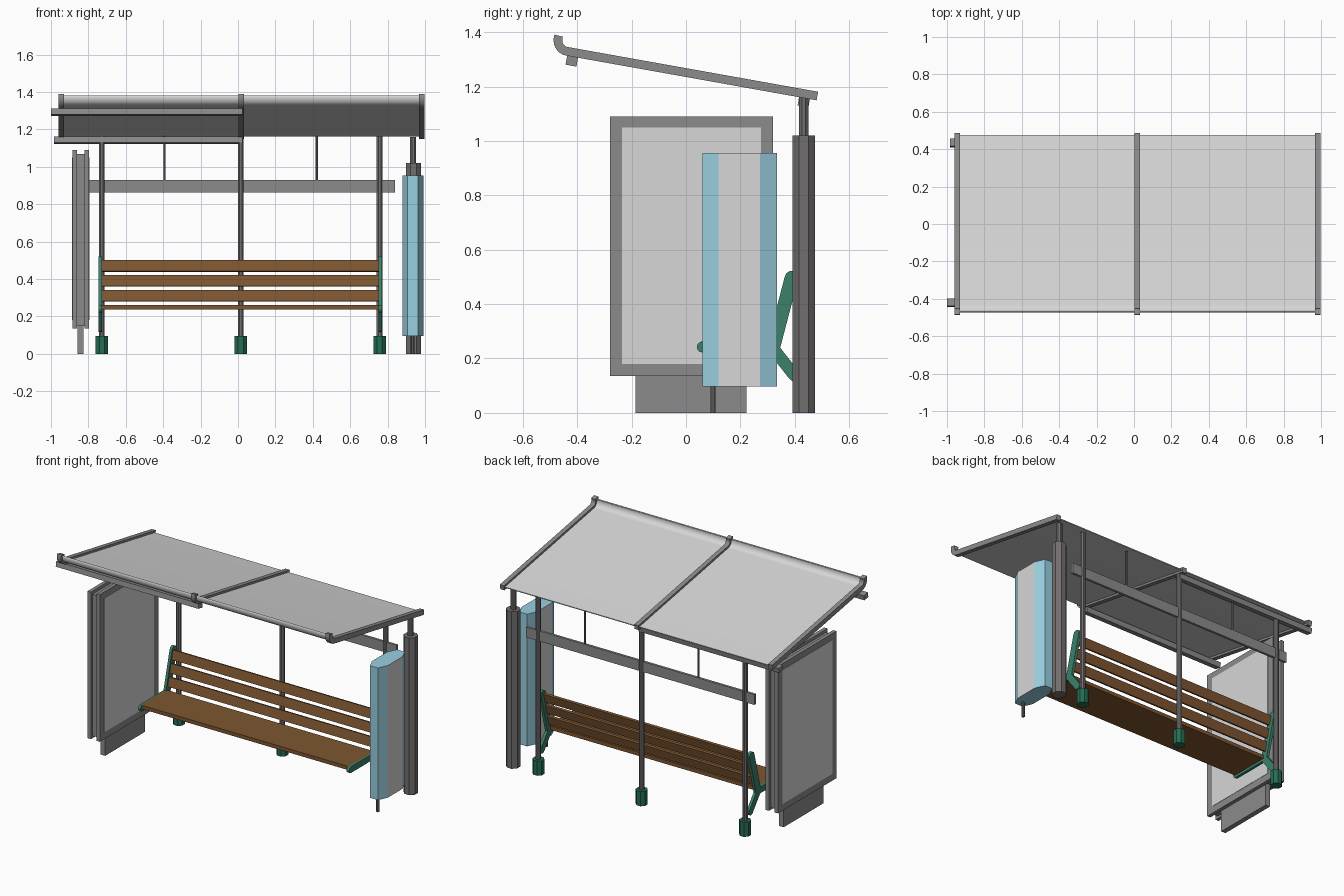
import bpy, bmesh, math
from mathutils import Vector

cube = bpy.data.objects.get("Cube")
if cube:
    bpy.data.objects.remove(cube, do_unlink=True)


def material(name, r, g, b):
    """Flat colour from 0-255 display values."""
    col = [(c / 255) ** 2.2 for c in (r, g, b)] + [1]
    m = bpy.data.materials.new(name)
    m.use_nodes = True
    m.diffuse_color = col
    m.node_tree.nodes["Principled BSDF"].inputs["Base Color"].default_value = col
    return m


PALE = material("pale grey", 214, 214, 214)
STEEL = material("steel grey", 138, 138, 138)
POST = material("dark post grey", 114, 110, 110)
BLUE = material("light blue", 152, 206, 223)
WOOD = material("brown wood", 124, 86, 52)
GREEN = material("bench green", 62, 128, 107)
DEEP = material("deep green", 42, 108, 84)


def prism(name, outline, lo, hi, mat, axis="x"):
    """Extrude an outline: (y, z) points along x, or (x, y) points along z."""
    bm = bmesh.new()
    place = (lambda p, t: (t, *p)) if axis == "x" else (lambda p, t: (*p, t))
    rings = [[bm.verts.new(place(p, t)) for p in outline] for t in (lo, hi)]
    n = len(outline)
    bm.faces.new(rings[0])
    bm.faces.new(rings[1])
    for i in range(n):
        j = (i + 1) % n
        bm.faces.new((rings[0][i], rings[0][j], rings[1][j], rings[1][i]))
    bmesh.ops.recalc_face_normals(bm, faces=bm.faces)
    mesh = bpy.data.meshes.new(name)
    bm.to_mesh(mesh)
    bm.free()
    mesh.materials.append(mat)
    obj = bpy.data.objects.new(name, mesh)
    bpy.context.collection.objects.link(obj)
    return obj


def box(name, x, y, z, mat):
    outline = [(y[0], z[0]), (y[1], z[0]), (y[1], z[1]), (y[0], z[1])]
    return prism(name, outline, x[0], x[1], mat)


def pole(name, x, y, z0, z1, r, mat, sides=8):
    turn = math.pi / sides
    ring = [(x + r * math.cos(turn + math.tau * i / sides),
             y + r * math.sin(turn + math.tau * i / sides)) for i in range(sides)]
    return prism(name, ring, z0, z1, mat, "z")


def ribbon(path, thick):
    """Outline of a strip of even thickness along a (y, z) path."""
    pts = [Vector(p) for p in path]
    left, right = [], []
    for i, p in enumerate(pts):
        d = (pts[min(i + 1, len(pts) - 1)] - pts[max(i - 1, 0)]).normalized()
        n = Vector((-d.y, d.x)) * thick / 2
        left.append(p + n)
        right.append(p - n)
    return left + right[::-1]


def capsule(a, b, width, steps=6):
    """Outline of a round-ended bar from a to b."""
    a, b = Vector(a), Vector(b)
    base = math.atan2(b.y - a.y, b.x - a.x)
    out = []
    for centre, start in ((b, base - math.pi / 2), (a, base + math.pi / 2)):
        for i in range(steps + 1):
            t = start + math.pi * i / steps
            out.append(centre + Vector((math.cos(t), math.sin(t))) * width / 2)
    return out


def smooth(obj):
    bpy.ops.object.select_all(action="DESELECT")
    obj.select_set(True)
    bpy.context.view_layer.objects.active = obj
    bpy.ops.object.shade_smooth_by_angle(angle=math.radians(35))


# Sloping roof with an upturned front lip
BACK_Y = 0.433
path = [(0.483, 1.165), (-0.435, 1.329)]
for i in range(1, 8):
    a = math.radians(-100 - 90 * i / 7)
    path.append((-0.429 + 0.042 * math.cos(a), 1.37 + 0.042 * math.sin(a)))
path.append((-0.468, 1.387))
panel_path = [(0.475, 1.1665)] + path[1:-1] + [(-0.4685, 1.38)]
smooth(prism("roof_panel", ribbon(panel_path, 0.006), -0.95, 0.985, PALE))
for side, x in (("right", -0.945), ("middle", 0.017), ("left", 0.983)):
    smooth(prism("roof_rib_" + side, ribbon(path, 0.032), x - 0.015, x + 0.015, STEEL))

# Rails under one half of the roof
for name, start, y, z in (("front", -1.0, -0.42, 1.293), ("back", -0.985, BACK_Y, 1.143)):
    tilt = [(y - 0.02, z + 0.0035), (y + 0.02, z - 0.0035)]
    prism(name + "_rail", ribbon(tilt, 0.033), start, 0.025, STEEL)

# Back posts on faceted footings
for side, x in (("right", -0.728), ("middle", 0.015), ("left", 0.757)):
    pole("back_post_" + side, x, BACK_Y, 0.09, 1.165, 0.0165, POST)
    pole("post_footing_" + side, x, BACK_Y, 0, 0.095, 0.036, DEEP)

# Hanging header board
box("header_board", (-0.8, 0.84), (BACK_Y - 0.008, BACK_Y + 0.008), (0.863, 0.93), STEEL)
for side, x in (("right", -0.393), ("left", 0.422)):
    pole("board_hanger_" + side, x, BACK_Y, 0.92, 1.165, 0.007, POST)

# Thick corner post
pole("corner_post", 0.938, BACK_Y, 0, 1.02, 0.044, POST)
pole("corner_post_top", 0.936, BACK_Y, 1.02, 1.16, 0.018, POST)

# Bench slats
LEFT, RIGHT = 0.757, -0.735
lean = Vector((0.062, 0.25)).normalized()
for i in range(3):
    mid = Vector((0.333, 0.31)) + lean * (0.0825 * i)
    strip = ribbon([mid - lean * 0.03, mid + lean * 0.03], 0.016)
    prism(f"back_slat_{i + 1}", strip, RIGHT, LEFT, WOOD)
prism("seat_board", ribbon([(0.055, 0.25), (0.315, 0.25)], 0.024), RIGHT, LEFT, WOOD)

# Bench end frames
bars = {"back": ((0.388, 0.497), (0.322, 0.245), 0.05),
        "seat": ((0.06, 0.242), (0.322, 0.242), 0.04),
        "brace": ((0.322, 0.235), (0.398, 0.138), 0.044)}
for side, x in (("right", -0.737), ("left", 0.761)):
    for part, (a, b, w) in bars.items():
        prism(f"bench_{part}_bar_{side}", capsule(a, b, w), x - 0.009, x + 0.009, GREEN)

# Double-sided poster case on a foot
box("poster_core", (-0.865, -0.815), (-0.262, 0.302), (0.15, 1.07), STEEL)
box("poster_foot", (-0.857, -0.825), (-0.185, 0.222), (0, 0.16), STEEL)
for side, x, out in (("outer", -0.873, -1), ("inner", -0.809, 1)):
    box("poster_frame_" + side, (x - 0.012, x + 0.012), (-0.28, 0.32), (0.135, 1.09), STEEL)
    face = x + out * 0.012
    box("poster_sheet_" + side, (face - 0.002, face + 0.002), (-0.235, 0.275), (0.18, 1.05), PALE)

# Chamfered blue cabinet with pale side faces
CX = 0.935
half = [(0.028, 0.06), (0.056, 0.12), (0.056, 0.272), (0.028, 0.335)]
outline = [(CX + x, y) for x, y in half] + [(CX - x, y) for x, y in half[::-1]]
cabinet = prism("cabinet", outline, 0.097, 0.955, BLUE, "z")
cabinet.data.materials.append(PALE)
for f in cabinet.data.polygons:
    if abs(f.normal.x) > 0.99:
        f.material_index = 1
pole("cabinet_stem", CX, 0.1, 0, 0.1, 0.01, POST)
